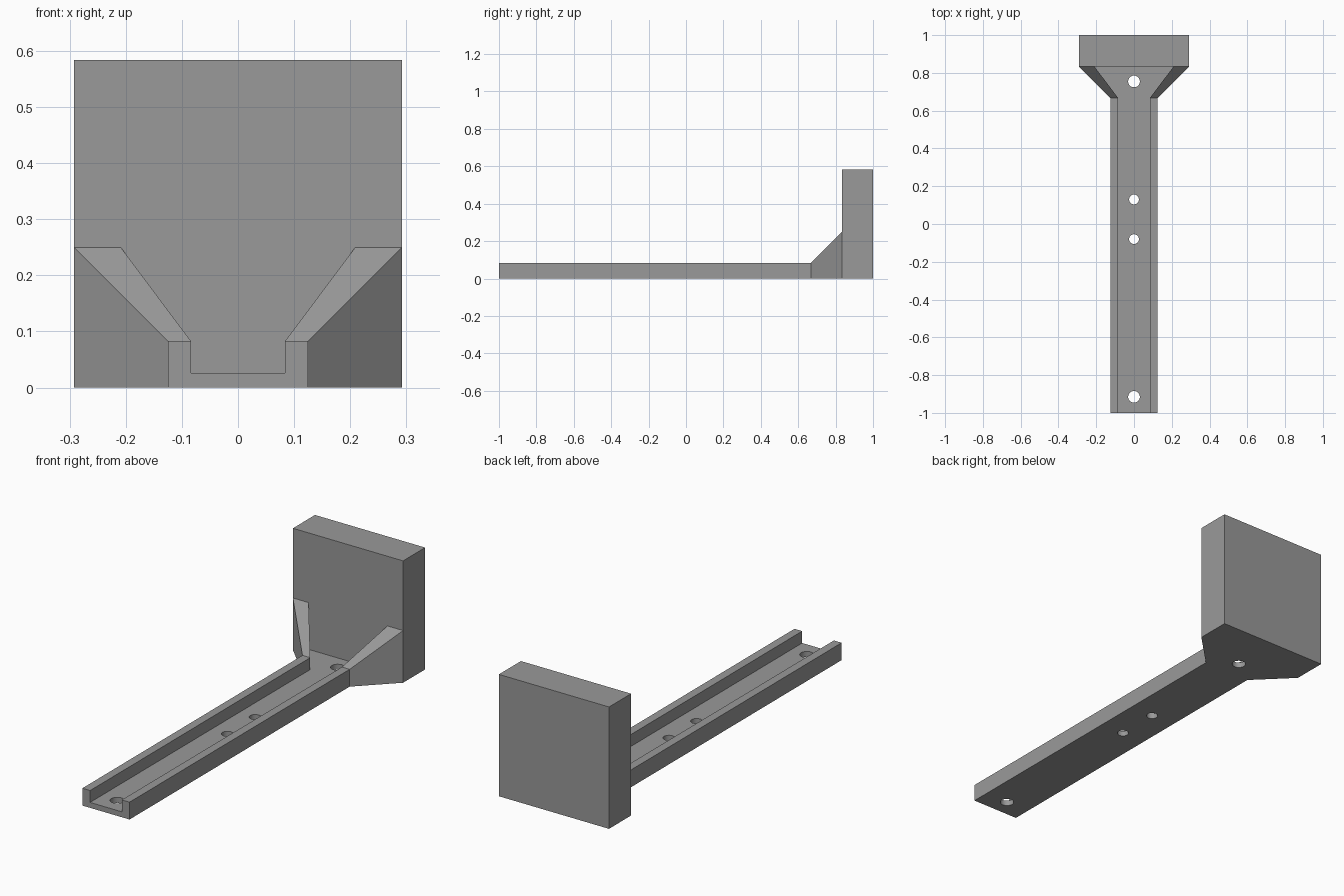
import bpy, bmesh, math
from mathutils import Vector

if "Cube" in bpy.data.objects:
    bpy.data.objects.remove(bpy.data.objects["Cube"])

gray = bpy.data.materials.new("plain gray")
gray.diffuse_color = (0.32, 0.32, 0.32, 1)
gray.use_nodes = True
gray.node_tree.nodes["Principled BSDF"].inputs["Base Color"].default_value = gray.diffuse_color

# Shared dimensions
FRONT, BACK = -1.0, 1.0
FLARE, PLATE = 0.667, 0.833        # y where the flare starts and the plate begins
ARM, WIDE = 0.125, 0.292           # half widths of arm and plate
SLOT, SLOT_WIDE = 0.084, 0.209     # half widths of the channel
FLOOR, RAIL, GUSSET, TOP = 0.026, 0.083, 0.25, 0.584


def prism(name, points, offset):
    """Extrude a closed polygon of 3D points along offset."""
    bm = bmesh.new()
    face = bm.faces.new([bm.verts.new(p) for p in points])
    ext = bmesh.ops.extrude_face_region(bm, geom=[face])
    verts = [g for g in ext["geom"] if isinstance(g, bmesh.types.BMVert)]
    bmesh.ops.translate(bm, verts=verts, vec=Vector(offset))
    bmesh.ops.recalc_face_normals(bm, faces=bm.faces)
    mesh = bpy.data.meshes.new(name)
    bm.to_mesh(mesh)
    bm.free()
    mesh.materials.append(gray)
    obj = bpy.data.objects.new(name, mesh)
    bpy.context.collection.objects.link(obj)
    return obj


def mirrored(half, z):
    """Close a right-hand outline with its mirror image at height z."""
    return [(x, y, z) for x, y in half] + [(-x, y, z) for x, y in reversed(half)]


def carve(target, tool, operation):
    mod = target.modifiers.new(tool.name, "BOOLEAN")
    mod.operation, mod.object, mod.solver = operation, tool, "EXACT"
    bpy.context.view_layer.objects.active = target
    bpy.ops.object.modifier_apply(modifier=mod.name)
    bpy.data.objects.remove(tool)


# Side profile: long low arm, sloping gusset, upright plate
side = [(FRONT, 0), (BACK, 0), (BACK, TOP), (PLATE, TOP),
        (PLATE, GUSSET), (FLARE, RAIL), (FRONT, RAIL)]
bracket = prism("bracket", [(-0.4, y, z) for y, z in side], (0.8, 0, 0))

# Trim to the flared footprint
footprint = [(ARM, FRONT - 0.1), (ARM, FLARE), (WIDE, PLATE), (WIDE, BACK + 0.1)]
carve(bracket, prism("footprint", mirrored(footprint, -0.1), (0, 0, 1)), "INTERSECT")

# Channel that widens toward the plate
channel = [(SLOT, FRONT - 0.1), (SLOT, FLARE), (SLOT_WIDE, PLATE)]
carve(bracket, prism("channel", mirrored(channel, FLOOR), (0, 0, 0.4)), "DIFFERENCE")

# Screw holes through the floor
for y, r in [(-0.915, 0.031), (-0.08, 0.026), (0.13, 0.026), (0.755, 0.031)]:
    ring = [(r * math.cos(a), y + r * math.sin(a), -0.1)
            for a in (math.tau * i / 32 for i in range(32))]
    carve(bracket, prism("screw_hole", ring, (0, 0, 0.2)), "DIFFERENCE")

# Smooth hole walls, sharp edges elsewhere
bracket.select_set(True)
bpy.context.view_layer.objects.active = bracket
bpy.ops.object.shade_smooth_by_angle(angle=math.radians(30))
